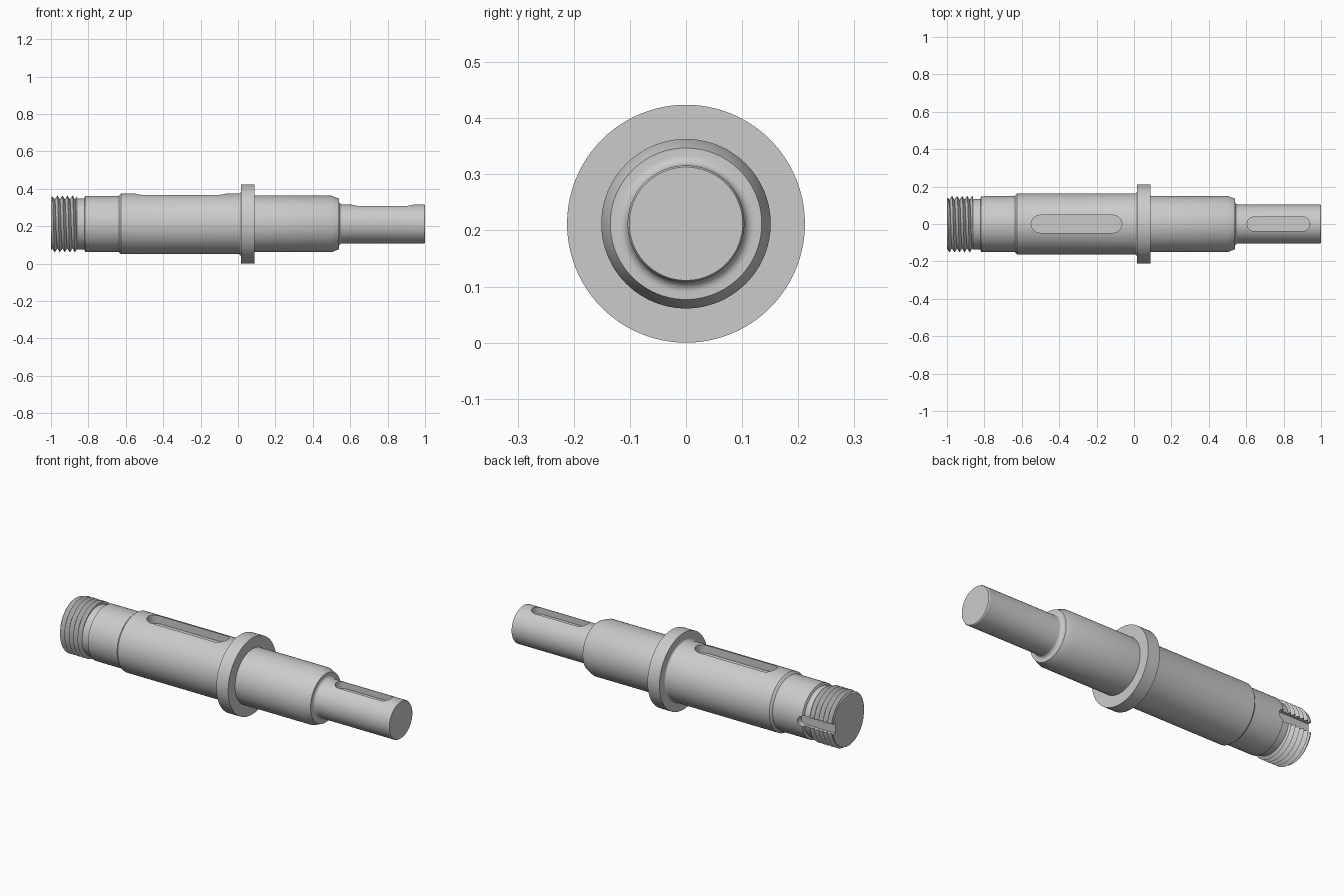
import bpy, bmesh
from math import pi, cos, sin

if "Cube" in bpy.data.objects:
    bpy.data.objects.remove(bpy.data.objects["Cube"])

CZ = 0.212      # height of the shaft axis
SEG = 96


def finish(bm, name):
    bmesh.ops.remove_doubles(bm, verts=bm.verts, dist=1e-5)
    bmesh.ops.holes_fill(bm, edges=[e for e in bm.edges if e.is_boundary], sides=0)
    bmesh.ops.recalc_face_normals(bm, faces=bm.faces)
    me = bpy.data.meshes.new(name)
    bm.to_mesh(me)
    bm.free()
    ob = bpy.data.objects.new(name, me)
    bpy.context.collection.objects.link(ob)
    return ob


def skin(bm, rows):
    for a, b in zip(rows, rows[1:]):
        for j in range(len(a) - 1):
            bm.faces.new((a[j], a[j + 1], b[j + 1], b[j]))


def ring_point(bm, x, r, t):
    return bm.verts.new((x, r * cos(t), CZ + r * sin(t)))


def revolve(name, profile):
    bm = bmesh.new()
    skin(bm, [[ring_point(bm, x, r, 2 * pi * j / SEG) for j in range(SEG + 1)]
              for x, r in profile])
    return finish(bm, name)


def thread(name, x0, x1, pitch, root, crest):
    bm = bmesh.new()
    rows = []
    for k in range(-4, int((x1 - x0) / pitch * 4) + 6):
        row = []
        for j in range(SEG + 1):
            lead = pitch * j / SEG
            x = min(max(x0 + k * pitch / 4 + lead, x0), x1)
            phase = ((x - x0 - lead) / pitch) % 1
            r = root + (crest - root) * abs(2 * phase - 1)
            r = min(r, 0.141 + (x - x0) * 0.8)      # chamfered start
            row.append(ring_point(bm, x, r, 2 * pi * j / SEG))
        rows.append(row)
    bm_faces = rows
    skin(bm, bm_faces)
    bmesh.ops.remove_doubles(bm, verts=bm.verts, dist=1e-5)
    return finish(bm, name)


def slot_cutter(xa, xb, half, floor, side=False):
    # round-ended bar, standing up (+z) or pointing to the back (+y)
    outline = []
    for cx, start in ((xb - half, -pi / 2), (xa + half, pi / 2)):
        for i in range(17):
            t = start + pi * i / 16
            outline.append((cx + half * cos(t), half * sin(t)))
    bm = bmesh.new()
    rings = []
    for d in (floor, 0.3):
        pts = [(x, d, CZ + w) if side else (x, w, CZ + d) for x, w in outline]
        ring = [bm.verts.new(p) for p in pts]
        bm.faces.new(ring)
        rings.append(ring + ring[:1])
    skin(bm, rings)
    ob = finish(bm, "slot_cutter")
    ob.hide_render = True
    return ob


def cut(ob, cutters):
    bpy.context.view_layer.objects.active = ob
    for c in cutters:
        m = ob.modifiers.new("slot", 'BOOLEAN')
        m.operation = 'DIFFERENCE'
        m.solver = 'EXACT'
        m.object = c
        bpy.ops.object.modifier_apply(modifier=m.name)


def fillet(x, r, rad, n=6):
    # concave fillet from a journal of radius r up to the shoulder at x
    return [(x - rad + rad * sin(pi / 2 * i / n), r + rad - rad * cos(pi / 2 * i / n))
            for i in range(n + 1)]


# Stepped body with collar
profile = [(-0.862, 0.137), (-0.822, 0.137), (-0.817, 0.15), (-0.637, 0.15),
           (-0.635, 0.153), (-0.625, 0.162)]
profile += fillet(0.015, 0.162, 0.012)
profile += [(0.015, 0.212), (0.088, 0.212), (0.088, 0.151), (0.50, 0.151), (0.54, 0.135)]
profile += [(1.08 - x, r) for x, r in reversed(fillet(0.54, 0.104, 0.018))]
profile += [(0.995, 0.104), (1.0, 0.101)]
body = revolve("shaft_body", profile)

# Threaded end
threaded_end = thread("threaded_end", -1.0, -0.861, 0.027, 0.131, 0.152)

# Two keyways on top and the lock-washer slot at the back of the thread
keyways = [slot_cutter(-0.55, -0.065, 0.047, 0.112),
           slot_cutter(0.605, 0.94, 0.038, 0.062)]
lock_slot = slot_cutter(-1.1, -0.79, 0.028, 0.117, side=True)
cut(body, keyways + [lock_slot])
cut(threaded_end, [lock_slot])
for c in keyways + [lock_slot]:
    bpy.data.objects.remove(c)

# Smooth shading with sharp shoulders
for ob in (body, threaded_end):
    bpy.ops.object.select_all(action='DESELECT')
    ob.select_set(True)
    bpy.context.view_layer.objects.active = ob
    bpy.ops.object.shade_smooth_by_angle(angle=0.45)
